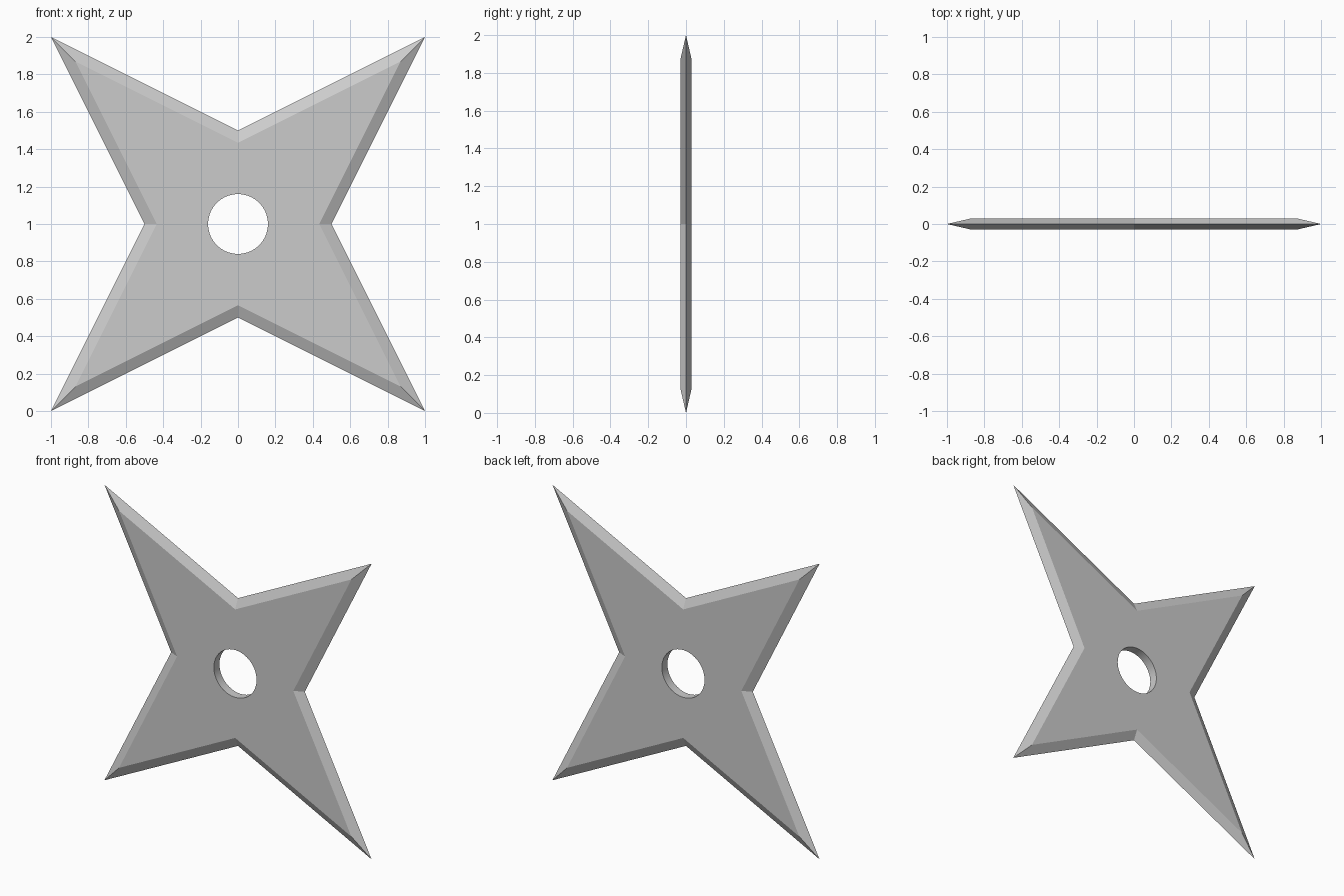
import bpy, bmesh
from math import cos, sin, tau

if "Cube" in bpy.data.objects:
    bpy.data.objects.remove(bpy.data.objects["Cube"])

HALF = 0.03      # half thickness of the flat plate
INSET = 0.87     # flat face size relative to the sharp outline
HOLE_R = 0.16
ARC = 8          # hole segments per eighth of the star

bm = bmesh.new()


def star(scale, y):
    """Eight points: notches on the axes, tips on the diagonals."""
    pts = []
    for x, z in ((0.5, 0), (1, 1), (0, 0.5), (-1, 1), (-0.5, 0), (-1, -1), (0, -0.5), (1, -1)):
        pts.append(bm.verts.new((x * scale, y, 1 + z * scale)))
    return pts


def circle(y):
    n = 8 * ARC
    return [bm.verts.new((HOLE_R * cos(tau * i / n), y, 1 + HOLE_R * sin(tau * i / n)))
            for i in range(n)]


# Sharp outer edge, shared by both sides
edge = star(1, 0)
rings = []
for y in (-HALF, HALF):
    flat, ring = star(INSET, y), circle(y)
    rings.append(ring)
    for k in range(8):
        j = (k + 1) % 8
        # Bevel from cutting edge to flat face
        bm.faces.new((edge[k], edge[j], flat[j], flat[k]))
        # Flat sector between the outline and the hole
        arc = [ring[(k * ARC + i) % len(ring)] for i in range(ARC, -1, -1)]
        bm.faces.new([flat[k], flat[j]] + arc)

# Smooth wall of the centre hole
front, back = rings
for i in range(len(front)):
    j = (i + 1) % len(front)
    bm.faces.new((front[i], front[j], back[j], back[i])).smooth = True

bmesh.ops.recalc_face_normals(bm, faces=bm.faces)
mesh = bpy.data.meshes.new("throwing_star")
bm.to_mesh(mesh)
bm.free()
bpy.context.collection.objects.link(bpy.data.objects.new("throwing_star", mesh))
